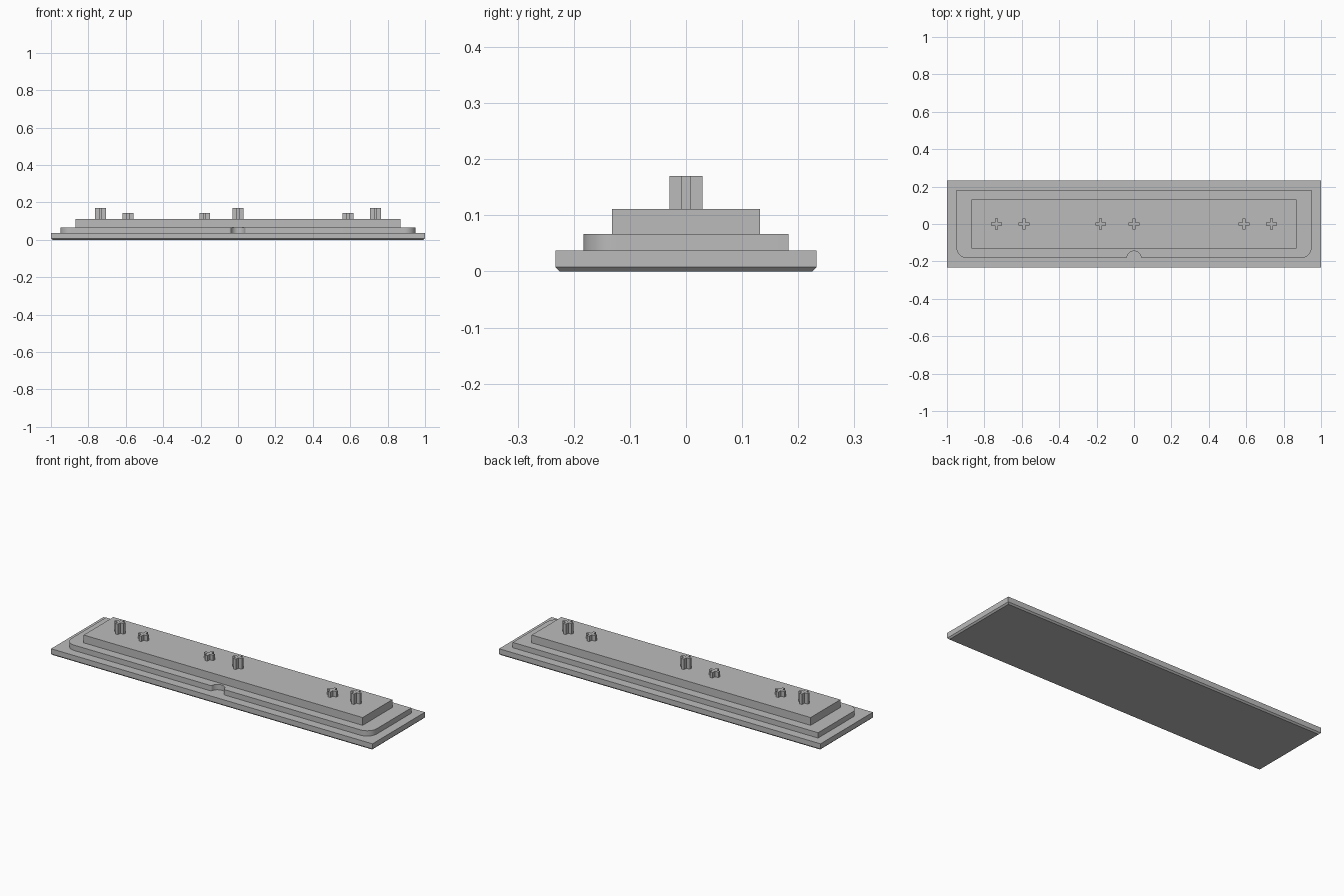
import bpy, bmesh
from math import cos, sin, radians, sqrt, atan2, degrees

cube = bpy.data.objects.get("Cube")
if cube:
    bpy.data.objects.remove(cube, do_unlink=True)

grey = bpy.data.materials.new("plain grey")
grey.use_nodes = True
colour = (0.5, 0.5, 0.5, 1)
grey.diffuse_color = colour
grey.node_tree.nodes["Principled BSDF"].inputs["Base Color"].default_value = colour


def prism(name, outline, z0, z1, location=(0, 0, 0), smooth=False):
    """Extrude a counter-clockwise outline from z0 to z1."""
    bm = bmesh.new()
    face = bm.faces.new([bm.verts.new((x, y, z0)) for x, y in outline])
    top = bmesh.ops.extrude_face_region(bm, geom=[face], use_keep_orig=True)
    for v in top["geom"]:
        if isinstance(v, bmesh.types.BMVert):
            v.co.z = z1
    bmesh.ops.recalc_face_normals(bm, faces=bm.faces)
    mesh = bpy.data.meshes.new(name)
    bm.to_mesh(mesh)
    bm.free()
    mesh.materials.append(grey)
    obj = bpy.data.objects.new(name, mesh)
    obj.location = location
    bpy.context.collection.objects.link(obj)
    if smooth:
        bpy.ops.object.select_all(action="DESELECT")
        obj.select_set(True)
        bpy.context.view_layer.objects.active = obj
        bpy.ops.object.shade_smooth_by_angle(angle=radians(30))
    return obj


def rectangle(hx, hy):
    return [(-hx, -hy), (hx, -hy), (hx, hy), (-hx, hy)]


def arc(cx, cy, r, start, end, steps=12):
    angles = [radians(start + (end - start) * i / steps) for i in range(steps + 1)]
    return [(cx + r * cos(a), cy + r * sin(a)) for a in angles]


# Base plate with a chamfered underside
base = prism("base_plate", rectangle(1, 0.233), 0, 0.037)
bm = bmesh.new()
bm.from_mesh(base.data)
lower = [e for e in bm.edges if all(v.co.z < 0.001 for v in e.verts)]
bmesh.ops.bevel(bm, geom=lower, offset=0.008, segments=1, affect="EDGES")
bm.to_mesh(base.data)
bm.free()

# Middle step: rounded front corners and a filleted notch in the front edge
hx, hy, corner = 0.95, 0.183, 0.06
notch, fillet = 0.038, 0.01
d = sqrt((notch + fillet) ** 2 - fillet ** 2)
t = degrees(atan2(fillet, d))
outline = (arc(-hx + corner, -hy + corner, corner, 180, 270)
           + arc(-d, -hy + fillet, fillet, 270, 360 - t, 6)
           + arc(0, -hy, notch, 180 - t, t, 20)[1:-1]
           + arc(d, -hy + fillet, fillet, 180 + t, 270, 6)
           + arc(hx - corner, -hy + corner, corner, 270, 360)
           + [(hx, hy), (-hx, hy)])
prism("middle_step", outline, 0.037, 0.067, smooth=True)

# Top step
prism("top_step", rectangle(0.868, 0.132), 0.067, 0.111)

# Cross-shaped pegs, tall and short
a, w = 0.029, 0.008
quarter = [(a, -w), (a, w), (w, w)]
cross = []
for turn in range(4):
    cross += quarter
    quarter = [(-y, x) for x, y in quarter]

pegs = {"tall_peg": (0.17, (-0.735, 0, 0.735)),
        "short_peg": (0.142, (-0.588, -0.178, 0.588))}
for name, (height, places) in pegs.items():
    for side, x in zip(("right", "middle", "left"), places):
        prism(f"{name}_{side}", cross, 0.111, height, (x, 0, 0))
